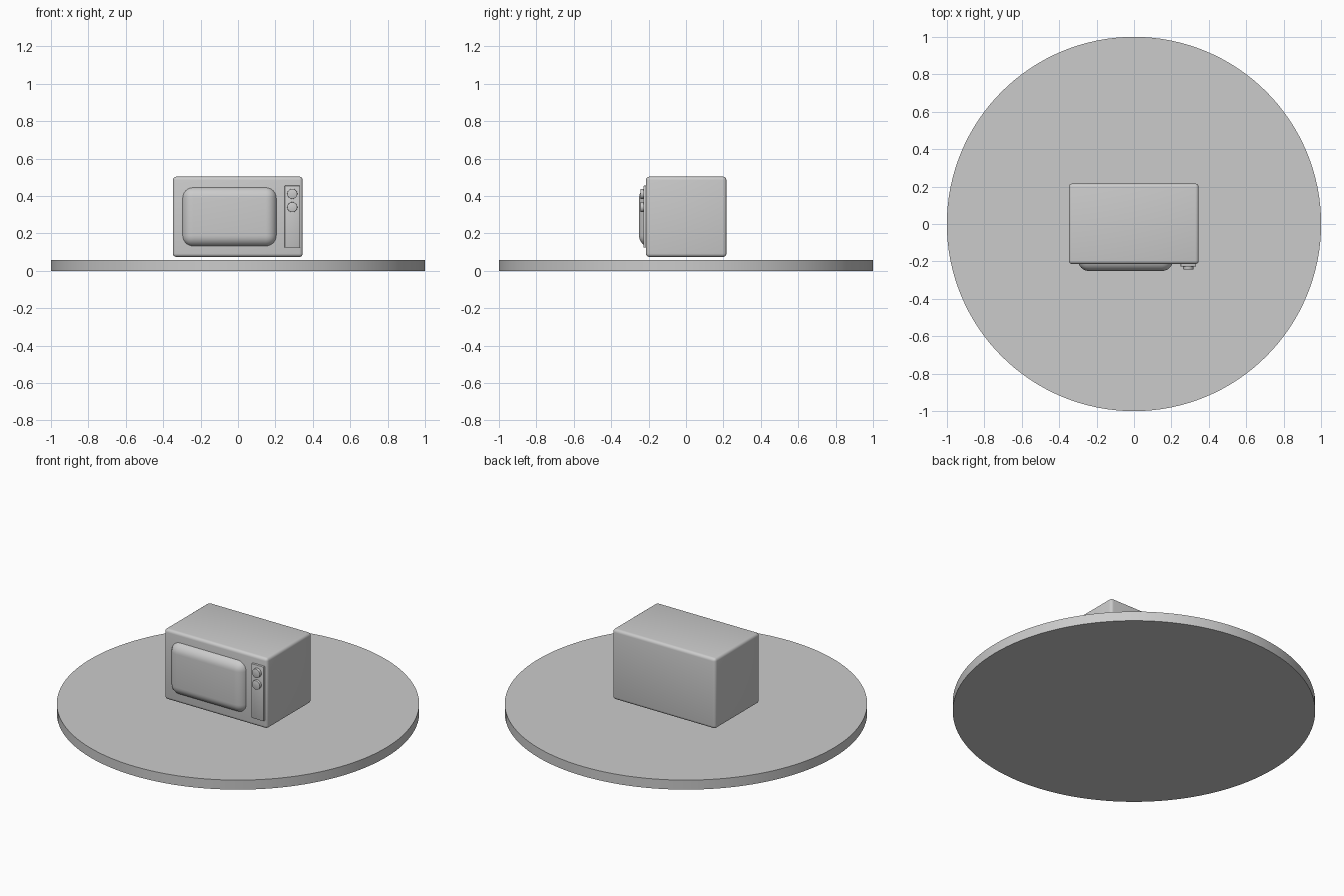
import bpy
from math import radians

if "Cube" in bpy.data.objects:
    bpy.data.objects.remove(bpy.data.objects["Cube"])


def finish(obj, name, bevel=0.0, segments=4):
    """Name the part, round its edges and smooth its shading."""
    obj.name = name
    if bevel:
        mod = obj.modifiers.new("rounded_edges", "BEVEL")
        mod.width = bevel
        mod.segments = segments
        bpy.ops.object.modifier_apply(modifier=mod.name)
    bpy.ops.object.shade_smooth_by_angle(angle=radians(35))
    return obj


def box(name, x, y, z, bevel=0.0, segments=4):
    """Box from (min, max) ranges on each axis."""
    centre = [(a + b) / 2 for a, b in (x, y, z)]
    bpy.ops.mesh.primitive_cube_add(size=1, location=centre)
    obj = bpy.context.object
    obj.scale = [b - a for a, b in (x, y, z)]
    bpy.ops.object.transform_apply(location=False, rotation=False, scale=True)
    return finish(obj, name, bevel, segments)


def cylinder(name, radius, depth, location, rotation=(0, 0, 0), sides=32, bevel=0.0):
    bpy.ops.mesh.primitive_cylinder_add(vertices=sides, radius=radius, depth=depth,
                                        location=location, rotation=rotation)
    return finish(bpy.context.object, name, bevel, 2)


# Round base plate
cylinder("base_disc", 1.0, 0.058, (0, 0, 0.029), sides=128)

# Television cabinet, hovering just above the plate
box("cabinet", (-0.348, 0.346), (-0.214, 0.216), (0.074, 0.503), 0.018)

# Bulging screen set into the front
box("screen", (-0.300, 0.209), (-0.251, -0.10), (0.128, 0.449), 0.06, 8)

# Control panel with two knobs
box("control_panel", (0.249, 0.331), (-0.227, -0.19), (0.124, 0.455), 0.003, 2)
for label, z in (("upper", 0.411), ("lower", 0.340)):
    cylinder(label + "_knob", 0.027, 0.03, (0.290, -0.228, z),
             (radians(90), 0, 0), bevel=0.002)
